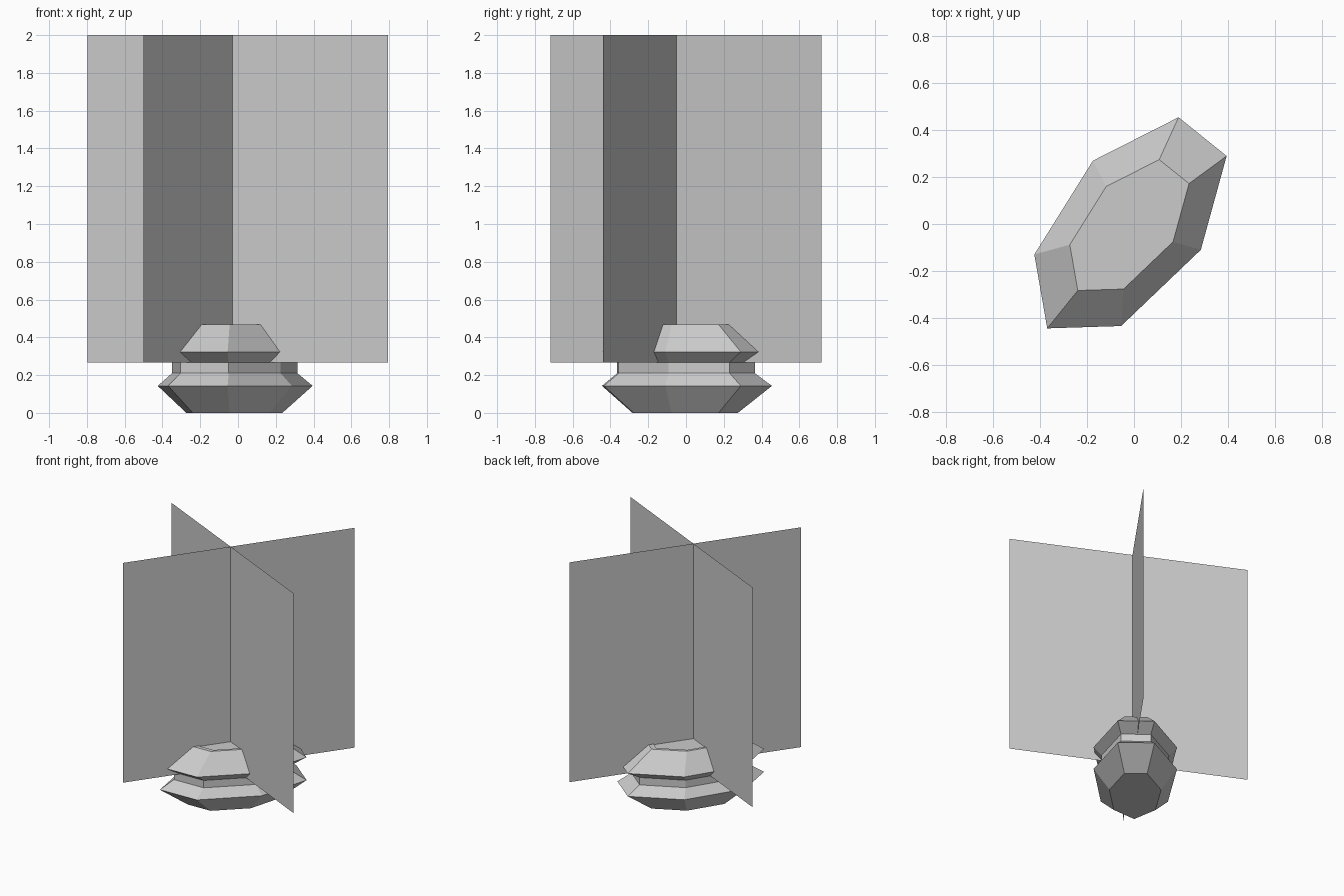
import bpy
import bmesh

cube = bpy.data.objects.get("Cube")
if cube:
    bpy.data.objects.remove(cube, do_unlink=True)

grey = bpy.data.materials.new("plain_grey")
grey.use_nodes = True
grey.diffuse_color = (0.6, 0.6, 0.6, 1)
grey.node_tree.nodes["Principled BSDF"].inputs["Base Color"].default_value = grey.diffuse_color


def finish(name, bm):
    mesh = bpy.data.meshes.new(name)
    bm.to_mesh(mesh)
    bm.free()
    mesh.materials.append(grey)
    obj = bpy.data.objects.new(name, mesh)
    bpy.context.collection.objects.link(obj)
    return obj


# Seven-sided outline of the pot, scaled about its centre at each level
OUTLINE = [(0.19, 0.455), (-0.175, 0.27), (-0.425, -0.13), (-0.37, -0.445),
           (-0.055, -0.435), (0.285, -0.11), (0.395, 0.29)]
CENTRE = (-0.027, -0.02)


def make_pot(name, levels):
    bm = bmesh.new()
    rings = []
    for scale, z in levels:
        rings.append([bm.verts.new((CENTRE[0] + (x - CENTRE[0]) * scale,
                                    CENTRE[1] + (y - CENTRE[1]) * scale, z))
                      for x, y in OUTLINE])
    n = len(OUTLINE)
    for low, high in zip(rings, rings[1:]):
        for i in range(n):
            j = (i + 1) % n
            bm.faces.new((low[i], low[j], high[j], high[i]))
    bm.faces.new(reversed(rings[0]))
    bm.faces.new(rings[-1])
    bmesh.ops.recalc_face_normals(bm, faces=bm.faces[:])
    return finish(name, bm)


# Faceted pot: flared foot, narrow neck, flared bowl, rim and shallow soil
make_pot("pot", [(0.62, 0.0), (1, 0.143), (0.81, 0.21), (0.81, 0.268),
                 (1, 0.323), (0.62, 0.468), (0.545, 0.468), (0.545, 0.463)])


# Upright crossing cards
def make_card(name, start, end, bottom=0.268, top=2.0):
    bm = bmesh.new()
    corners = [(*start, bottom), (*end, bottom), (*end, top), (*start, top)]
    bm.faces.new([bm.verts.new(c) for c in corners])
    return finish(name, bm)


make_card("long_card", (-0.5, -0.717), (0.515, 0.717))
make_card("cross_card", (-0.797, 0.312), (0.793, -0.44))
